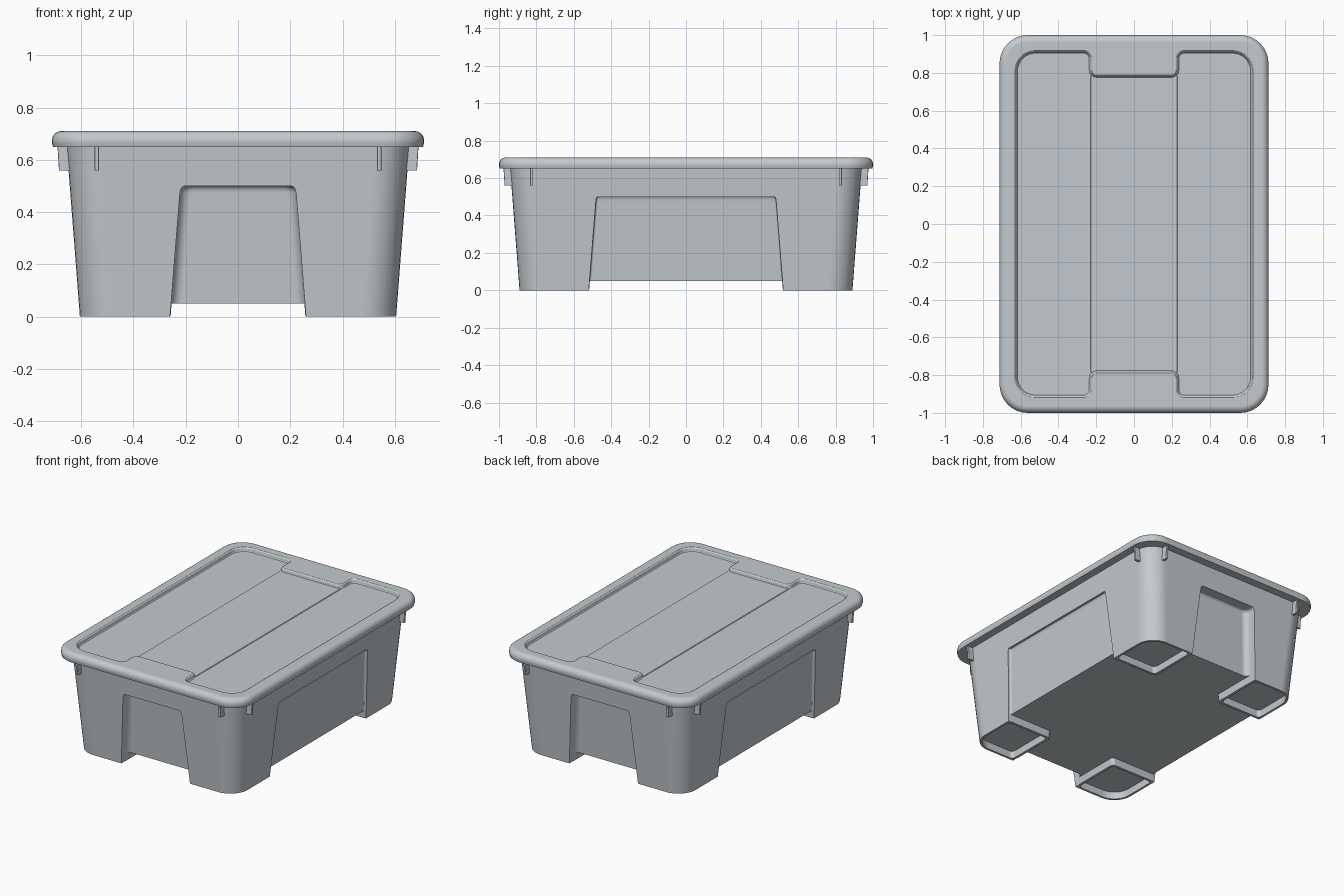
import bpy, bmesh, math
from mathutils import Matrix

if "Cube" in bpy.data.objects:
    bpy.data.objects.remove(bpy.data.objects["Cube"])

plastic = bpy.data.materials.new("pale grey plastic")
plastic.diffuse_color = (0.55, 0.59, 0.62, 1)
plastic.use_nodes = True
plastic.node_tree.nodes["Principled BSDF"].inputs["Base Color"].default_value = plastic.diffuse_color


def fillet(corners, radii, z, n=8):
    """Ring of points: an axis-aligned outline with every corner rounded."""
    pts, m = [], len(corners)
    for i, (x, y) in enumerate(corners):
        def toward(q):
            dx, dy = q[0] - x, q[1] - y
            l = math.hypot(dx, dy)
            return dx / l, dy / l
        a, b, r = toward(corners[i - 1]), toward(corners[(i + 1) % m]), radii[i]
        for k in range(n + 1):
            t = math.pi / 2 * k / n
            u, v = r * (1 - math.sin(t)), r * (1 - math.cos(t))
            pts.append((x + a[0] * u + b[0] * v, y + a[1] * u + b[1] * v, z))
    return pts


def rect(hx, hy, r, z, cx=0, cy=0):
    radii = r if isinstance(r, list) else [r] * 4
    c = [(cx + hx, cy + hy), (cx - hx, cy + hy), (cx - hx, cy - hy), (cx + hx, cy - hy)]
    return fillet(c, radii, z)


def loft(name, rings, turn=0):
    """Closed solid through a stack of rings, turned about z."""
    bm = bmesh.new()
    vs = [[bm.verts.new(p) for p in ring] for ring in rings]
    n = len(rings[0])
    for lo, hi in zip(vs, vs[1:]):
        for i in range(n):
            j = (i + 1) % n
            bm.faces.new((lo[i], lo[j], hi[j], hi[i]))
    bm.faces.new(vs[0][::-1])
    bm.faces.new(vs[-1])
    bmesh.ops.recalc_face_normals(bm, faces=bm.faces)
    bm.transform(Matrix.Rotation(turn, 4, 'Z'))
    me = bpy.data.meshes.new(name)
    bm.to_mesh(me)
    bm.free()
    ob = bpy.data.objects.new(name, me)
    bpy.context.collection.objects.link(ob)
    return ob


def cut(ob, cutters):
    for c in cutters:
        c.hide_render = True
        m = ob.modifiers.new("cut", 'BOOLEAN')
        m.object, m.operation, m.solver = c, 'DIFFERENCE', 'EXACT'
    bpy.context.view_layer.update()
    dg = bpy.context.evaluated_depsgraph_get()
    me = bpy.data.meshes.new_from_object(ob.evaluated_get(dg))
    ob.modifiers.clear()
    ob.data = me
    for c in cutters:
        bpy.data.objects.remove(c)


def finish(ob):
    ob.data.materials.clear()
    ob.data.materials.append(plastic)
    for p in ob.data.polygons:
        p.material_index = 0
    bpy.ops.object.select_all(action='DESELECT')
    ob.select_set(True)
    bpy.context.view_layer.objects.active = ob
    bpy.ops.object.shade_smooth_by_angle(angle=math.radians(32))
    ob.modifiers.new("normals", 'WEIGHTED_NORMAL').keep_sharp = True


# Tapered tub
tub = loft("tub", [rect(0.605, 0.89, 0.13, 0), rect(0.656, 0.941, 0.13, 0.66)])


# Tapered recesses in the four walls, open at the bottom
def recess(half, wall, depth, soft, turn):
    rings = []
    for z, e in ((-0.05, 0), (0.475, 0), (0.488, 0.15), (0.496, 0.5), (0.5, 1)):
        w, v = half - 0.08 * z - e * soft, wall - depth + 0.077 * z + e * soft
        r = min(0.04, depth * 0.6)
        rings.append(fillet([(-w, v), (w, v), (w, 1.2), (-w, 1.2)], [r, r, 0.01, 0.01], z))
    return loft("recess_cutter", rings, turn)


cutters = []
for k in (0, 2):
    cutters.append(recess(0.26, 0.89, 0.08, 0.015, k * math.pi / 2))
    cutters.append(recess(0.52, 0.605, 0.02, 0.006, (k + 1) * math.pi / 2))


# Cross-shaped raised floor that leaves four corner feet
def cross(a, b, z):
    c = [(1.2, b), (a, b), (a, 1.2), (-a, 1.2), (-a, b), (-1.2, b),
         (-1.2, -b), (-a, -b), (-a, -1.2), (a, -1.2), (a, -b), (1.2, -b)]
    return fillet(c, [0.01, 0.025, 0.01] * 4, z)


cutters.append(loft("floor_cutter", [cross(0.262, 0.522, -0.05), cross(0.254, 0.514, 0.05)]))

# Hollow pockets under the feet
quadrants = [(1, 1), (-1, 1), (-1, -1), (1, -1)]
for q in quadrants:
    radii = [0.115 if p == q else 0.025 for p in quadrants]
    cutters.append(loft("pocket_cutter", [rect(0.157, 0.17, radii, z, q[0] * 0.433, q[1] * 0.705)
                                          for z in (-0.05, 0.05)]))
cut(tub, cutters)
finish(tub)

# Lid with rounded upper edge
rings = [rect(0.708, 0.996, 0.146, 0.65), rect(0.712, 1.0, 0.15, 0.665)]
for k in range(7):
    t = math.pi / 2 * k / 6
    d = 0.036 * (1 - math.cos(t))
    rings.append(rect(0.712 - d, 1.0 - d, 0.15 - d, 0.674 + 0.036 * math.sin(t)))
lid = loft("lid", rings)


# Sunken lid panel, notched at both ends
def panel(i, z):
    x, y, nx, ny = 0.622 - i, 0.91 - i, 0.232 + i, 0.78 - i
    half = [(x, y), (nx, y), (nx, ny), (-nx, ny), (-nx, y), (-x, y)]
    radii = [0.1 - i, 0.035 - i, 0.035 + i, 0.035 + i, 0.035 - i, 0.1 - i]
    return fillet(half + [(-a, -b) for a, b in half], radii * 2, z)


steps = [(0.012, 0.683), (0.005, 0.685), (0.001, 0.69), (0, 0.7),
         (-0.003, 0.706), (-0.01, 0.7105), (-0.01, 0.75)]
cut(lid, [loft("panel_cutter", [panel(i, z) for i, z in steps])])
finish(lid)

# Slightly raised middle strip of the lid
finish(loft("lid_strip", [rect(0.231, 0.785, 0.003, 0.67), rect(0.231, 0.785, 0.003, 0.684),
                          rect(0.228, 0.785, 0.003, 0.687)]))

# Support ribs under the rim, two on each wall
for s in (1, -1):
    for t in (1, -1):
        finish(loft("end_rib", [rect(0.008, h, 0.003, z, s * 0.54, t * 0.92)
                                for z, h in ((0.56, 0.05), (0.66, 0.056))]))
        finish(loft("side_rib", [rect(h, 0.008, 0.003, z, s * 0.635, t * 0.825)
                                 for z, h in ((0.56, 0.05), (0.66, 0.056))]))
